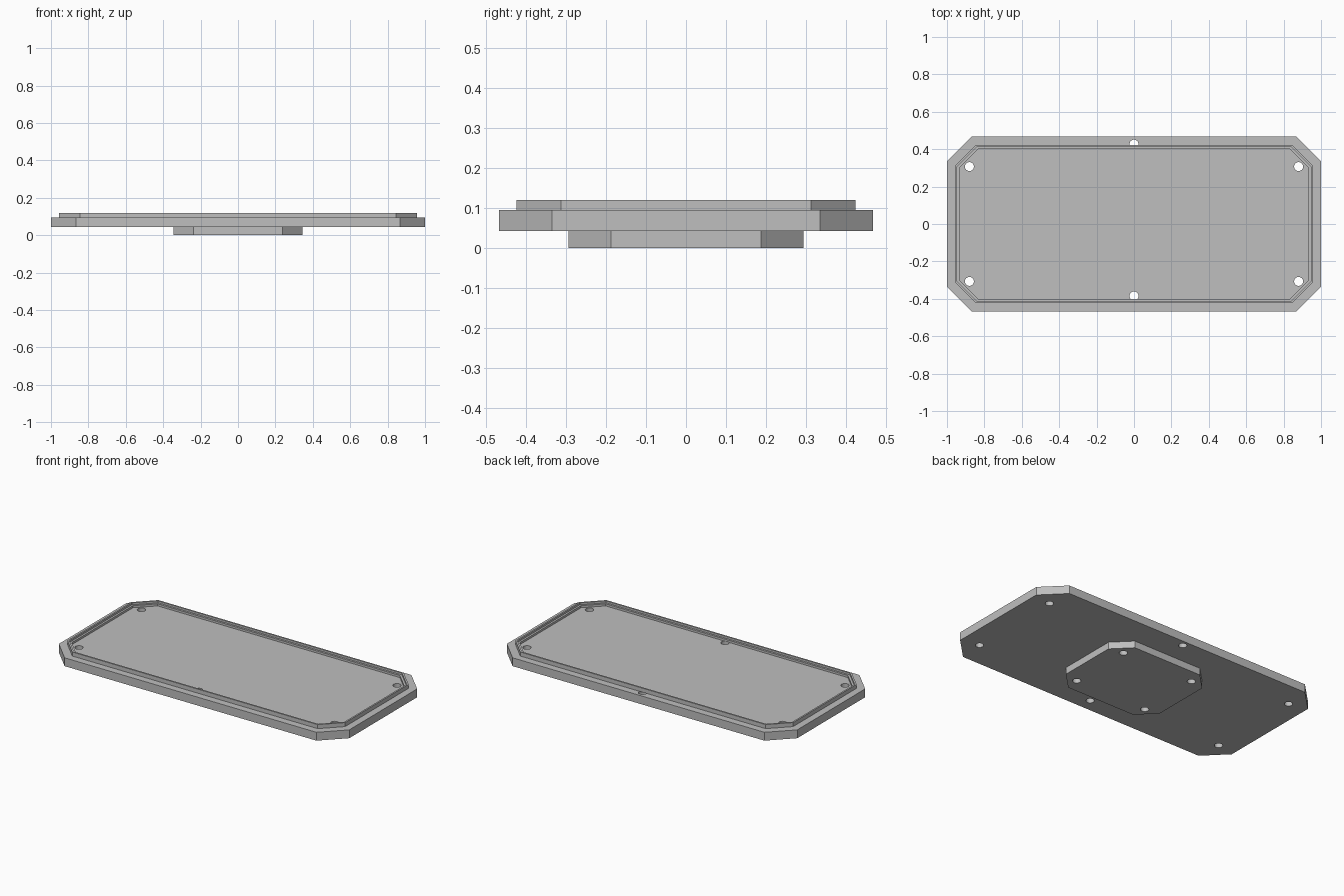
import bpy
import bmesh

if "Cube" in bpy.data.objects:
    bpy.data.objects.remove(bpy.data.objects["Cube"], do_unlink=True)

# One plain grey for every part
grey = bpy.data.materials.new("light_grey")
grey.use_nodes = True
colour = (0.52, 0.52, 0.52, 1)
grey.diffuse_color = colour
grey.node_tree.nodes["Principled BSDF"].inputs["Base Color"].default_value = colour


def octagon(hx, hy, cut):
    """Rectangle outline with its four corners cut off, anticlockwise."""
    pts = []
    for sx, sy in ((1, 1), (-1, 1), (-1, -1), (1, -1)):
        pair = [(sx * hx, sy * (hy - cut)), (sx * (hx - cut), sy * hy)]
        pts += pair if sx == sy else pair[::-1]
    return pts


def finish(bm, name):
    bmesh.ops.recalc_face_normals(bm, faces=bm.faces)
    mesh = bpy.data.meshes.new(name)
    bm.to_mesh(mesh)
    bm.free()
    mesh.materials.append(grey)
    obj = bpy.data.objects.new(name, mesh)
    bpy.context.collection.objects.link(obj)
    return obj


def loft(name, loops, closed=False):
    """Skin a series of outlines; closed joins the last to the first."""
    bm = bmesh.new()
    rings = [[bm.verts.new((x, y, z)) for x, y in outline] for outline, z in loops]
    pairs = list(zip(rings, rings[1:]))
    if closed:
        pairs.append((rings[-1], rings[0]))
    else:
        bm.faces.new(rings[0])
        bm.faces.new(rings[-1])
    for a, b in pairs:
        for i in range(len(a)):
            j = (i + 1) % len(a)
            bm.faces.new((a[i], a[j], b[j], b[i]))
    return finish(bm, name)


def drill(target, spots, z0, z1, radius=0.024):
    """Cut round holes with a hidden set of cylinders."""
    bm = bmesh.new()
    for x, y in spots:
        made = bmesh.ops.create_cone(bm, cap_ends=True, segments=32,
                                     radius1=radius, radius2=radius, depth=z1 - z0)
        bmesh.ops.translate(bm, verts=made["verts"], vec=(x, y, (z0 + z1) / 2))
    cutter = finish(bm, target.name + "_hole_cutter")
    cutter.hide_render = True
    cutter.hide_set(True)
    cutter.display_type = 'WIRE'
    mod = target.modifiers.new("holes", 'BOOLEAN')
    mod.operation = 'DIFFERENCE'
    mod.solver = 'EXACT'
    mod.object = cutter
    bpy.context.view_layer.objects.active = target
    bpy.ops.object.modifier_apply(modifier=mod.name)
    bpy.data.objects.remove(cutter, do_unlink=True)


def four(x, y):
    return [(sx * x, sy * y) for sx in (-1, 1) for sy in (-1, 1)]


BASE, FLOOR, TOP, STEP = 0.043, 0.095, 0.12, 0.108

# Main cover plate with screw holes
outline = octagon(1, 0.467, 0.133)
cover = loft("cover_plate", [(outline, BASE), (outline, FLOOR)])
drill(cover, four(0.88, 0.307) + [(0, -0.385), (0, 0.427)], 0, 0.2)

# Raised lip with a small inner step
def inset(d):
    return octagon(1 - d, 0.467 - d, 0.133 - 0.5 * d)

loft("sealing_lip", [
    (inset(0.044), FLOOR), (inset(0.044), TOP),
    (inset(0.054), TOP), (inset(0.054), STEP),
    (inset(0.066), STEP), (inset(0.066), FLOOR)], closed=True)

# Small mounting pad underneath with blind holes
outline = octagon(0.345, 0.293, 0.106)
pad = loft("mounting_pad", [(outline, 0), (outline, BASE)])
drill(pad, four(0.25, 0.205), -0.05, 0.1)
